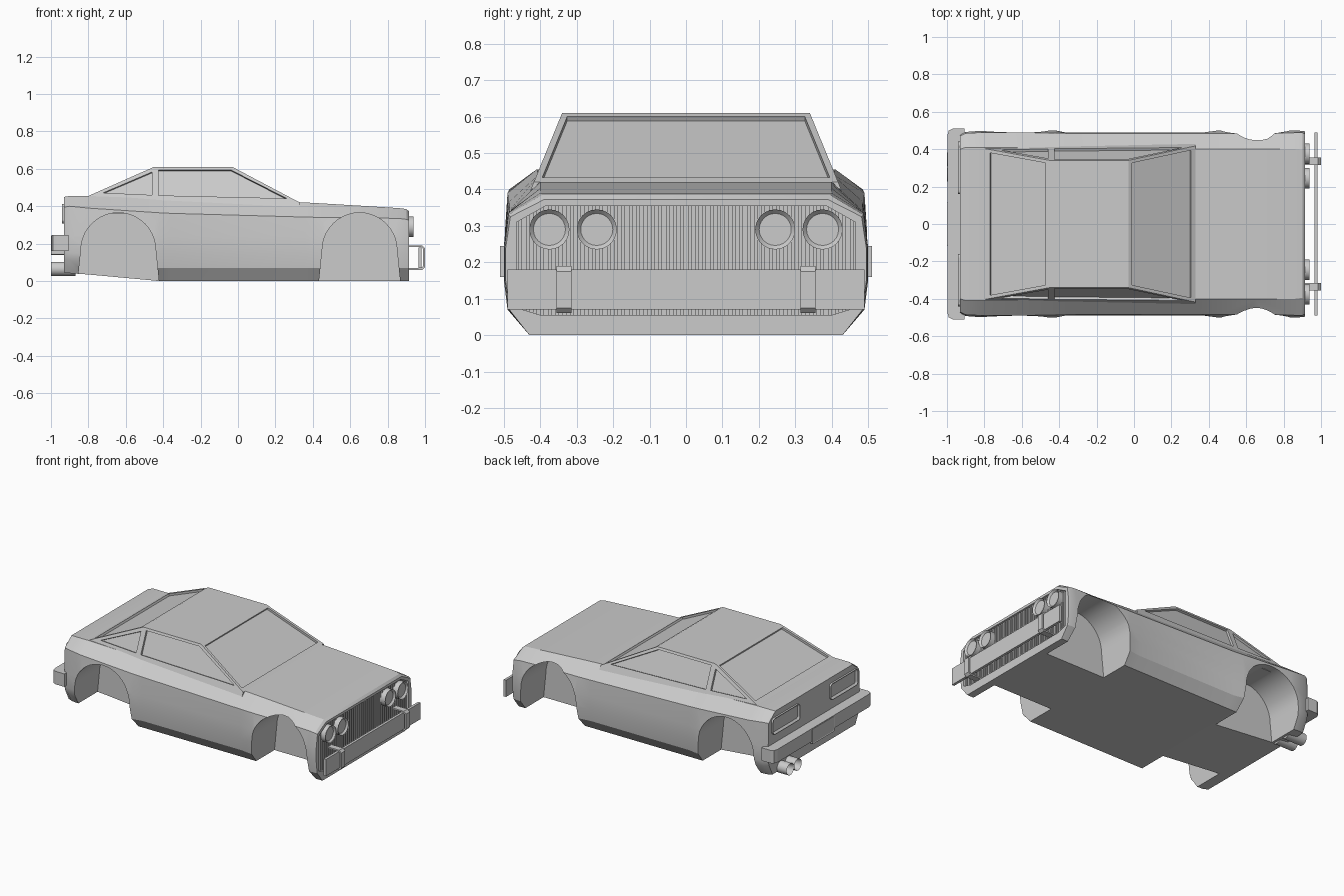
import bpy, bmesh
from math import sin, cos, pi, radians
from mathutils import Vector

if "Cube" in bpy.data.objects:
    bpy.data.objects.remove(bpy.data.objects["Cube"])


def finish(name, bm, smooth=None):
    bmesh.ops.recalc_face_normals(bm, faces=bm.faces)
    me = bpy.data.meshes.new(name)
    bm.to_mesh(me)
    bm.free()
    ob = bpy.data.objects.new(name, me)
    bpy.context.collection.objects.link(ob)
    if smooth:
        shade(ob, smooth)
    return ob


def shade(ob, angle):
    bpy.ops.object.select_all(action='DESELECT')
    bpy.context.view_layer.objects.active = ob
    ob.select_set(True)
    bpy.ops.object.shade_smooth_by_angle(angle=radians(angle))


def loft(name, rings, smooth=None, dish=None):
    """Closed solid through rings of 3D points; dish=(inset, depth) recesses the last cap."""
    bm = bmesh.new()
    vs = [[bm.verts.new(p) for p in r] for r in rings]
    n = len(rings[0])
    for a, b in zip(vs, vs[1:]):
        for i in range(n):
            j = (i + 1) % n
            bm.faces.new((a[i], a[j], b[j], b[i]))
    bm.faces.new(vs[0][::-1])
    cap = bm.faces.new(vs[-1])
    if dish:
        bmesh.ops.recalc_face_normals(bm, faces=bm.faces)
        bmesh.ops.inset_region(bm, faces=[cap], thickness=dish[0])
        bmesh.ops.translate(bm, verts=cap.verts, vec=-cap.normal * dish[1])
        ret = bmesh.ops.inset_region(bm, faces=[cap], thickness=0.001)
    return finish(name, bm, smooth)


def prism(name, pts, axis, lo, hi, **kw):
    put = {'X': lambda p, d: (d, p[0], p[1]),
           'Y': lambda p, d: (p[0], d, p[1]),
           'Z': lambda p, d: (p[0], p[1], d)}[axis]
    return loft(name, [[put(p, d) for p in pts] for d in (lo, hi)], **kw)


def panel(pts, depth=0.014):
    """Thin cutter lying on the plane of the given outline."""
    p = [Vector(q) for q in pts]
    n = (p[1] - p[0]).cross(p[2] - p[0]).normalized() * depth
    return loft("cutter", [[q - n for q in p], [q + n for q in p]])


def cut(ob, cutters):
    for c in cutters:
        m = ob.modifiers.new("cut", 'BOOLEAN')
        m.operation, m.solver, m.object = 'DIFFERENCE', 'EXACT', c
        bpy.context.view_layer.update()
        bpy.context.view_layer.objects.active = ob
        bpy.ops.object.modifier_apply(modifier=m.name)
        bpy.data.objects.remove(c)


def rounded(cx, cy, w, h, r, n=4):
    out = []
    for k, (sx, sy) in enumerate(((1, 1), (-1, 1), (-1, -1), (1, -1))):
        for i in range(n + 1):
            a = (k + i / n) * pi / 2
            out.append((cx + sx * (w / 2 - r) + r * cos(a), cy + sy * (h / 2 - r) + r * sin(a)))
    return out


def circle(cx, cy, r, n=24):
    return [(cx + r * cos(2 * pi * i / n), cy + r * sin(2 * pi * i / n)) for i in range(n)]


# Lower body: x, bottom z, bottom y, widest y, shoulder y, shoulder z, deck y, deck z
stations = [
    (-.93, .045, .43, .475, .47, .395, .40, .45),
    (-.90, .042, .44, .492, .485, .40, .41, .455),
    (-.80, .035, .44, .50, .49, .39, .41, .455),
    (-.42, .0, .43, .50, .487, .365, .405, .44),
    (-.36, .0, .43, .488, .485, .362, .405, .438),
    (.36, .0, .43, .488, .485, .342, .40, .42),
    (.45, .0, .43, .50, .485, .34, .40, .415),
    (.65, .0, .43, .50, .482, .338, .40, .403),
    (.86, .0, .43, .50, .488, .335, .40, .39),
    (.90, .0, .43, .498, .488, .33, .395, .385),
    (.915, .0, .43, .495, .482, .325, .39, .372)]
rings = []
for x, zb, yb, ym, ys, zs, yt, zt in stations:
    half = [(yb, zb), (ym - .01, zb + .07), (ym, .15), (ym, .24), (ys, zs), (yt, zt)]
    ring = half + [(-y, z) for y, z in reversed(half)]
    rings.append([(x, y, z) for y, z in ring])
body = loft("body", rings)

# Wheel wells and the grille recess
cutters = []
for cx in (-.64, .65):
    arch = [(cx + .222, -.05)]
    arch += [(cx + .2 * cos(a), .165 + .2 * sin(a)) for a in [pi * i / 20 for i in range(21)]]
    arch += [(cx - .222, -.05)]
    cutters += [prism("cutter", arch, 'Y', s * .24, s * .7) for s in (-1, 1)]
half = [(.40, .055), (.465, .075), (.465, .31), (.385, .355)]
grille = half + [(-y, z) for y, z in reversed(half)]
cutters.append(prism("cutter", grille, 'X', .885, 1))
cut(body, cutters)
shade(body, 25)


# Cabin with sloped sides
def side_y(z):
    return .34 + (.61 - z) * .41


profile = [(-.80, .36), (-.80, .455), (-.45, .61), (-.03, .61), (.33, .42), (.33, .36)]
cabin = loft("cabin", [[(x, s * side_y(z), z) for x, z in profile] for s in (-1, 1)])

# Recessed side, front and rear windows
cutters = []
for s in (-1, 1):
    for win in ([(-.425, .595), (-.04, .595), (.26, .442), (-.425, .458)],
                [(-.72, .472), (-.46, .583), (-.46, .46)]):
        cutters.append(panel([(x, s * side_y(z), z) for x, z in win]))
for x0, slope in ((-.03, .36 / .19), (-.45, -.35 / .155)):
    lo, hi = (.433, .6) if slope > 0 else (.468, .6)
    cutters.append(panel([(x0 + (.61 - z) * slope, s * (side_y(z) - .018), z)
                          for s, z in ((-1, lo), (1, lo), (1, hi), (-1, hi))]))
cut(cabin, cutters)

# Grille slats
bm = bmesh.new()
count = 46
for i in range(count):
    y = -.455 + .91 * i / (count - 1)
    over = max(0, abs(y) - .39)
    top, bot = .36 - over * .6, .05 + over * .25
    ret = bmesh.ops.create_cube(bm, size=1)
    bmesh.ops.scale(bm, vec=(.022, .010, top - bot), verts=ret["verts"])
    bmesh.ops.translate(bm, vec=(.892, y, (top + bot) / 2), verts=ret["verts"])
finish("grille_slats", bm)

# Headlights and bumper hoops
hoop = [(.89, .06), (.985, .06), (1, .075), (1, .175), (.985, .19), (.89, .19),
        (.89, .181), (.98, .181), (.989, .172), (.989, .078), (.98, .069), (.89, .069)]
for s in (-1, 1):
    for y in (.245, .375):
        prism("headlight", circle(s * y, .29, .055), 'X', .88, .937, smooth=35, dish=(.011, .012))
    prism("bumper_hoop", hoop, 'Y', s * .335 - .02, s * .335 + .02)

# Front bumper blade
prism("front_bumper", [(-.49, .07), (.49, .07), (.49, .18), (-.49, .18)], 'X', .965, .982)

# Rear bumper wraps the corners
bumper = [(-.905, -.51), (-.97, -.51), (-.99, -.5), (-.998, -.475),
          (-.998, .475), (-.99, .5), (-.97, .51), (-.905, .51)]
prism("rear_bumper", bumper, 'Z', .16, .245)
prism("rear_plate", rounded(0, .19, .23, .1, .008), 'X', -.92, -1.0, dish=(.006, .003))

# Tail lights
for s in (-1, 1):
    prism("tail_light", rounded(s * .3, .36, .28, .105, .02), 'X', -.91, -.942, dish=(.012, .012))

# Twin exhaust pipes
for y in (.265, .345):
    prism("exhaust_pipe", circle(y, .065, .038), 'X', -.87, -1.0, smooth=35, dish=(.009, .06))
